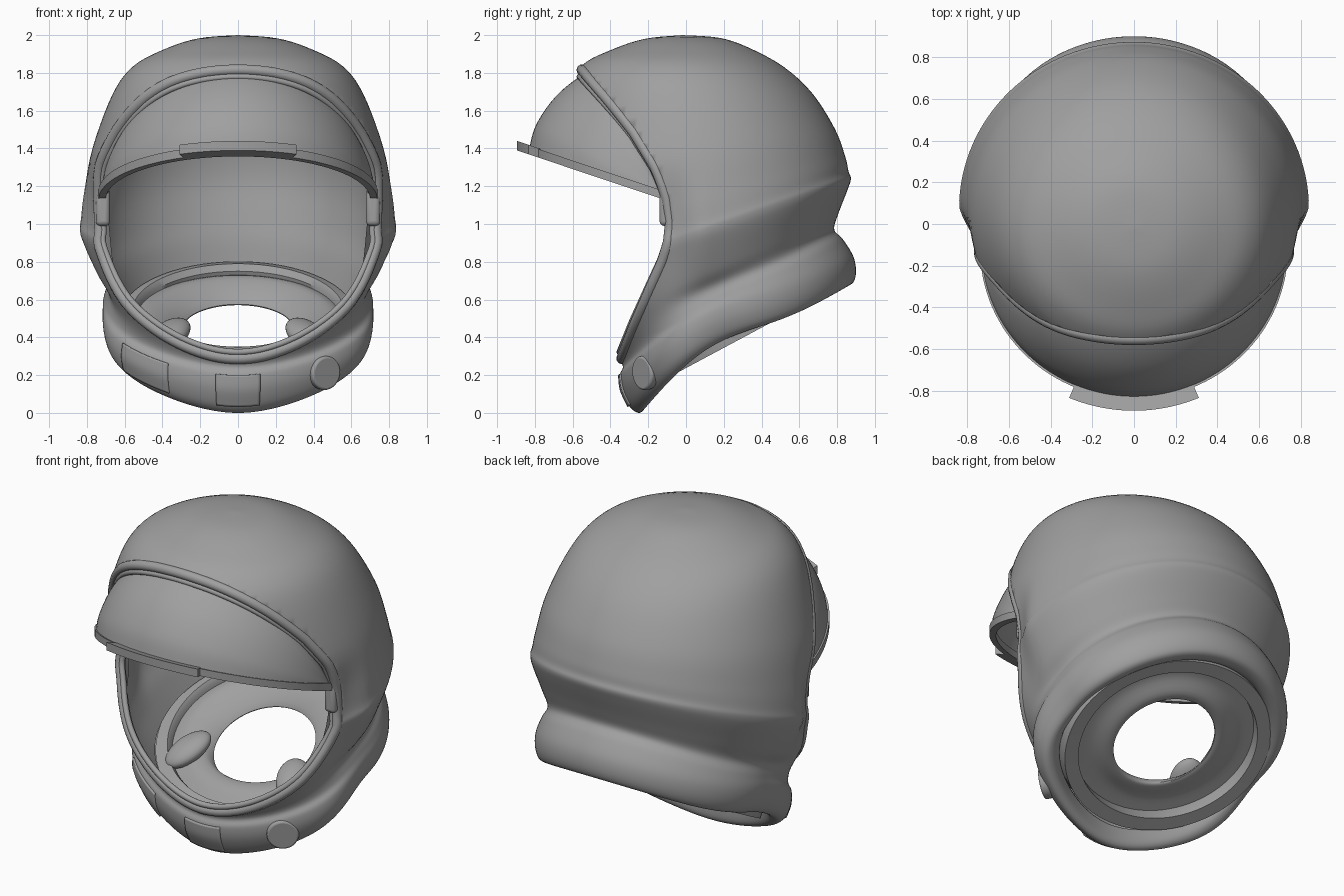
import bpy, bmesh
from math import sin, cos, pi, radians
from mathutils import Vector

if "Cube" in bpy.data.objects:
    bpy.data.objects.remove(bpy.data.objects["Cube"])

# A row is one tilted ellipse: front y, front z, back y, back z, half width, bow
# (bow lifts the middle and squares off the front half)
def spline(rows, k):
    out = []
    for i in range(len(rows) - 1):
        a, b, c, d = (rows[min(max(j, 0), len(rows) - 1)] for j in (i - 1, i, i + 1, i + 2))
        for s in range(k):
            t = s / k
            out.append([0.5 * (2*q + (r-p)*t + (2*p-5*q+4*r-e)*t*t + (3*q-p-3*r+e)*t**3)
                        for p, q, r, e in zip(a, b, c, d)])
    return out + [rows[-1]]

def point(row, a):
    fy, fz, by, bz, w, bow = row
    s = (1 - cos(a)) / 2
    square = 1 + (2*bow*sin(2*a)**2 if cos(a) > 0 else 0)
    return Vector((w * sin(a) * square, fy + (by-fy)*s,
                   fz + (bz-fz)*s + bow*(sin(pi*s) + 0.5*sin(2*pi*s))))

def loft_mesh(rows, a0=0, a1=360, n=96, closed=False):
    bm = bmesh.new()
    full = a1 - a0 == 360
    cols = n if full else n + 1
    g = [[bm.verts.new(point(r, radians(a0 + (a1-a0)*j/n))) for j in range(cols)] for r in rows]
    m = len(rows)
    for i in range(m if closed else m - 1):
        for j in range(n):
            p, q = g[i], g[(i+1) % m]
            k = (j+1) % cols
            bm.faces.new((p[j], p[k], q[k], q[j]))
    if closed and not full:
        for j in (0, -1):
            bm.faces.new([r[j] for r in g])
    bmesh.ops.remove_doubles(bm, verts=bm.verts, dist=0.0005)
    bmesh.ops.recalc_face_normals(bm, faces=bm.faces)
    return bm

grey = bpy.data.materials.new("grey")
grey.diffuse_color = (.35, .35, .35, 1)
grey.use_nodes = True
grey.node_tree.nodes["Principled BSDF"].inputs["Base Color"].default_value = grey.diffuse_color

def finish(ob, angle=40):
    ob.data.materials.append(grey)
    bpy.ops.object.select_all(action='DESELECT')
    bpy.context.view_layer.objects.active = ob
    ob.select_set(True)
    bpy.ops.object.shade_smooth_by_angle(angle=radians(angle))

def add(name, bm, thick=0, offset=-1):
    me = bpy.data.meshes.new(name)
    bm.to_mesh(me)
    bm.free()
    ob = bpy.data.objects.new(name, me)
    bpy.context.collection.objects.link(ob)
    finish(ob)
    if thick:
        mod = ob.modifiers.new("thickness", 'SOLIDIFY')
        mod.thickness, mod.offset = thick, offset

def tube(name, pts, r):
    cu = bpy.data.curves.new(name, 'CURVE')
    cu.dimensions, cu.bevel_depth, cu.bevel_resolution = '3D', r, 3
    sp = cu.splines.new('POLY')
    sp.points.add(len(pts) - 1)
    for p, q in zip(sp.points, pts):
        p.co = (*q, 1)
    sp.use_cyclic_u = True
    cu.materials.append(grey)
    bpy.context.collection.objects.link(bpy.data.objects.new(name, cu))

# Face opening: side profile (z, y); everything in front of it is cut away
edge = [(-1, -3), (.2, -.5), (.26, -.352), (.45, -.28), (.65, -.195), (.8, -.13), (.9, -.1),
        (1.0, -.09), (1.15, -.11), (1.3, -.165), (1.5, -.285), (1.66, -.41), (1.83, -.555), (2.1, -.84)]
def side(co):
    for (z0, y0), (z1, y1) in zip(edge, edge[1:]):
        if co.z <= z1:
            return co.y - (y0 + (y1-y0)*(co.z-z0)/(z1-z0))
    return 1

def cut_face(bm):
    cuts = []
    for e in list(bm.edges):
        v, w = e.verts
        f, h = side(v.co), side(w.co)
        if f * h < 0:
            cuts.append(bmesh.utils.edge_split(e, v, f / (f - h))[1])
    bmesh.ops.connect_verts(bm, verts=cuts)
    marked = set(cuts)
    bmesh.ops.delete(bm, geom=[v for v in bm.verts if v not in marked and side(v.co) < 0], context='VERTS')
    for v in bm.verts:  # pinch the cheeks beside the opening
        near = min(max((.1 - v.co.y) / .2, 0), 1)
        near *= near * (3 - 2*near)
        v.co.x *= 1 - .075 * near * max(0, 1 - ((v.co.z - .95) / .42)**2)**2
    return [v for v in cuts if v.is_valid and v.is_boundary]

# Shell: dome, ridge, waist groove, flared collar with a turned-in lip
ring = [[-.335, .25, .83, .92, .70, .06], [-.35, .20, .885, .83, .715, .07],
        [-.34, .12, .90, .75, .71, .08], [-.30, .035, .885, .69, .685, .09],
        [-.25, 0, .84, .67, .65, .09]]
lip = [[-.22, .03, .80, .68, .61, .08], [-.22, .12, .78, .72, .60, .05]]
shell_rows = [[-.02, 2.0, -.0199, 2.0, .0001, 0], [-.22, 1.98, .18, 1.985, .21, 0],
              [-.40, 1.92, .34, 1.93, .39, 0], [-.55, 1.84, .52, 1.83, .555, 0],
              [-.66, 1.68, .67, 1.69, .665, 0], [-.73, 1.3, .79, 1.5, .77, 0],
              [-.75, .95, .845, 1.35, .817, 0], [-.725, .75, .86, 1.28, .832, 0],
              [-.72, .68, .873, 1.24, .838, 0], [-.64, .61, .855, 1.18, .815, .0],
              [-.5, .45, .805, 1.05, .745, .01], [-.385, .32, .785, .97, .69, .05]] + ring + lip
bm = loft_mesh(spline(shell_rows, 5), n=128)
rim = cut_face(bm)

# Walk round the opening to get the rim path
start = cur = rim[0]
path, prev = [cur.co.copy()], None
while True:
    nxt = [e.other_vert(cur) for e in cur.link_edges if e.is_boundary]
    prev, cur = cur, [v for v in nxt if v is not prev][0]
    if cur is start:
        break
    if (cur.co - path[-1]).length > .018:
        path.append(cur.co.copy())
add("helmet_shell", bm, .015)
tube("opening_rim", [Vector((p.x*.972, p.y + .008, 1 + (p.z-1)*.98)) for p in path], .03)
tube("opening_seal", [Vector((p.x*.945, p.y - .004, 1.02 + (p.z-1.02)*.935)) for p in path], .017)

# Smooth inner liner
liner = [[-.02, 1.945, -.0199, 1.945, .0001, 0], [-.38, 1.87, .32, 1.87, .36, 0],
         [-.60, 1.66, .62, 1.65, .62, 0], [-.68, 1.3, .73, 1.45, .71, 0],
         [-.69, .95, .765, 1.25, .75, 0], [-.60, .62, .745, 1.05, .73, 0],
         [-.44, .40, .73, .92, .66, .02], [-.30, .26, .73, .80, .60, .02]]
bm = loft_mesh(spline(liner, 5), n=128)
cut_face(bm)
add("inner_liner", bm)

# Neck ring inside the collar
add("neck_ring", loft_mesh([[-.21, .125, .80, .665, .62, 0], [-.14, .165, .73, .63, .54, 0],
                            [-.20, .27, .67, .75, .54, 0], [-.22, .29, .68, .79, .56, 0],
                            [-.28, .24, .75, .80, .63, 0]], closed=True))

# Soft neck cushion, a funnel rising to an oval hole
cushion = [[-.19, .25, .69, .73, .56, 0], [-.11, .33, .63, .72, .48, 0], [-.03, .35, .56, .65, .37, 0],
           [.0, .31, .52, .575, .295, 0], [-.03, .29, .57, .585, .34, 0], [-.10, .275, .63, .655, .44, 0],
           [-.18, .23, .69, .69, .55, 0]]
add("neck_cushion", loft_mesh(spline(cushion, 4)))
for s in (-1, 1):
    bpy.ops.mesh.primitive_uv_sphere_add(segments=32, ring_count=16, radius=1, location=(s*.36, .03, .415))
    ob = bpy.context.object
    ob.name = "cushion_end"
    ob.scale = (.10, .15, .06)
    ob.rotation_euler = (.5, 0, s*.5)
    finish(ob)

# Half-raised visor, fanned about its side pivots
PY, PZ = -.12, 1.15
def fan(y, z, w, dz=0):
    return [y, z + dz, 2*PY - y, 2*PZ - z + dz, w, 0]
visor = [fan(-.82, 1.40, .72), fan(-.785, 1.52, .72), fan(-.69, 1.66, .715),
         fan(-.56, 1.77, .71), fan(-.42, 1.835, .69)]
add("visor", loft_mesh(spline(visor, 5), -90, 90, 64), .02, 0)

def bar(name, y0, y1, lo, hi, a):
    zf = lambda y: PZ - (y - PY) * .335
    rows = [fan(y, zf(y), .72 + (-.82 - y), d) for y, d in ((y0, lo), (y1, lo), (y1, hi), (y0, hi))]
    add(name, loft_mesh(rows, -a, a, 64, closed=True))
bar("visor_trim", -.838, -.80, -.02, .025, 90)
bar("visor_tab", -.895, -.81, -.02, .03, 23)

# Visor hinge blocks
for s in (-1, 1):
    bpy.ops.mesh.primitive_cube_add(size=1, location=(s*.715, -.085, 1.09))
    ob = bpy.context.object
    ob.name = "visor_hinge"
    ob.scale = (.075, .11, .2)
    bpy.ops.object.transform_apply(location=False, rotation=False, scale=True)
    b = ob.modifiers.new("round", 'BEVEL')
    b.width, b.segments = .025, 4
    finish(ob)

# Plates and round knob on the collar front
def plate(name, a0, a1):
    grown = [[r[0]-.002, r[1], r[2]+.002, r[3], r[4]+.002, r[5]] for r in ring[1:4]]
    add(name, loft_mesh(spline(grown, 5), a0, a1, 16), .016, 0)
plate("front_plate", -9.3, 9.3)
plate("side_plate", -48, -28)

a = radians(35)
normal = Vector((sin(a), -cos(a), -.1)).normalized()
bpy.ops.mesh.primitive_cylinder_add(vertices=40, radius=.09, depth=.05,
    location=point(ring[2], a) - normal*.014 - Vector((0, 0, .01)),
    rotation=normal.to_track_quat('Z', 'Y').to_euler())
knob = bpy.context.object
knob.name = "collar_knob"
b = knob.modifiers.new("round", 'BEVEL')
b.width, b.segments = .012, 3
finish(knob)
